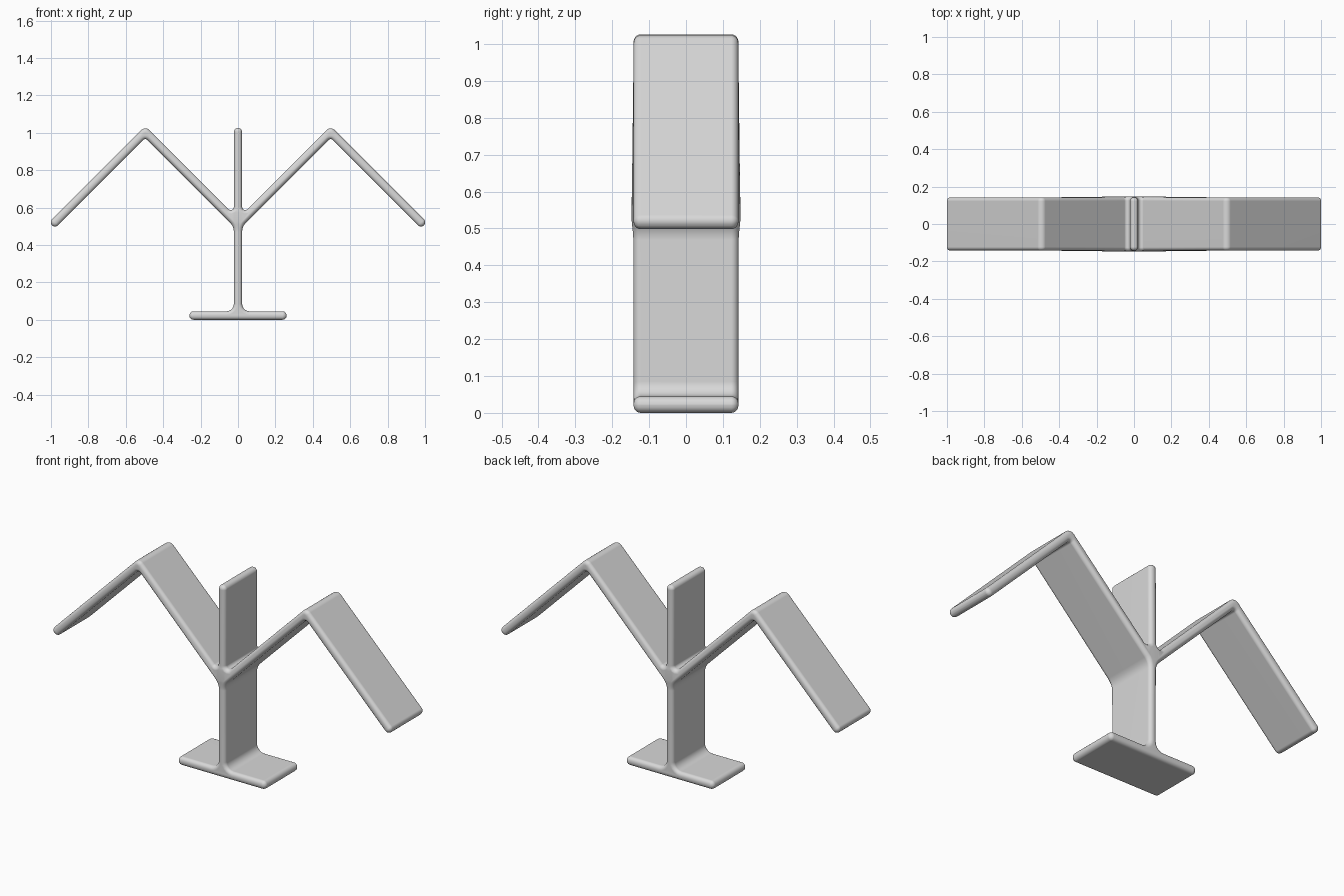
import bpy, bmesh, math
from mathutils import Vector
from mathutils.geometry import delaunay_2d_cdt

if "Cube" in bpy.data.objects:
    bpy.data.objects.remove(bpy.data.objects["Cube"])

DEPTH = 0.142     # half depth along y
EDGE = 0.0195     # rounding of the front and back rims
STEPS = 5
JOINT = Vector((0, 0.55))

grey = bpy.data.materials.new("light_grey")
grey.use_nodes = True
grey.diffuse_color = (0.69, 0.69, 0.69, 1)
grey.node_tree.nodes["Principled BSDF"].inputs["Base Color"].default_value = grey.diffuse_color


def rounded(corners):
    """Turn (x, z, tangent length) corners into arcs of (point, inward normal)."""
    result = []
    for i, (x, z, length) in enumerate(corners):
        p = Vector((x, z))
        a = (Vector(corners[i - 1][:2]) - p).normalized()
        b = (Vector(corners[(i + 1) % len(corners)][:2]) - p).normalized()
        half_angle = a.angle(b) / 2
        centre = p + (a + b).normalized() * length / math.cos(half_angle)
        start, end = p + a * length - centre, p + b * length - centre
        sweep = start.angle(end)
        inward = 1 if a.x * b.y - a.y * b.x < 0 else -1
        for s in range(STEPS + 1):
            t = s / STEPS
            arm = (start * math.sin((1 - t) * sweep) + end * math.sin(t * sweep)) / math.sin(sweep)
            result.append((centre + arm, -arm.normalized() * inward))
    return result


# Half outline: foot, post, bent arm, upright fin
half = [
    (0.26, 0.0, 0.0215), (0.26, 0.045, 0.0215),
    (0.022, 0.045, 0.04), (0.022, 0.499, 0.03),
    (0.495, 0.972, 0.015), (0.978, 0.489, 0.0215),
    (1.01, 0.521, 0.0215), (0.495, 1.036, 0.03),
    (0.022, 0.563, 0.04), (0.022, 1.026, 0.0215),
]
outline = rounded(half + [(-x, z, r) for x, z, r in reversed(half)])
count = len(outline)
bm = bmesh.new()


def add_ring(side, angle):
    """Outline inset along the quarter-round rim, swelling slightly at the joint."""
    y = side * (DEPTH - EDGE + EDGE * math.sin(angle))
    ring = []
    for point, normal in outline:
        p = point + normal * EDGE * (1 - math.cos(angle))
        swell = 1 + 0.06 * math.exp(-(p - JOINT).length_squared / 0.05 ** 2)
        ring.append(bm.verts.new((p.x, y * swell, p.y)))
    return ring


# Rings run from the front face, over both rounded rims, to the back face
angles = [math.pi / 2 * s / STEPS for s in range(STEPS + 1)]
rings = [add_ring(-1, a) for a in reversed(angles)] + [add_ring(1, a) for a in angles]
for r0, r1 in zip(rings, rings[1:]):
    for i in range(count):
        bm.faces.new((r0[i - 1], r0[i], r1[i], r1[i - 1]))

# Narrow flat caps
for ring in (rings[0], rings[-1]):
    flat = [Vector((v.co.x, v.co.z)) for v in ring]
    _, _, triangles, origins, _, _ = delaunay_2d_cdt(flat, [], [list(range(count))], 1, 1e-7)
    for tri in triangles:
        bm.faces.new([ring[origins[k][0]] for k in tri])
bmesh.ops.recalc_face_normals(bm, faces=bm.faces)

mesh = bpy.data.meshes.new("branched_stand")
bm.to_mesh(mesh)
bm.free()
mesh.materials.append(grey)
stand = bpy.data.objects.new("branched_stand", mesh)
bpy.context.collection.objects.link(stand)
bpy.ops.object.select_all(action="DESELECT")
stand.select_set(True)
bpy.context.view_layer.objects.active = stand
bpy.ops.object.shade_smooth_by_angle(angle=math.radians(50))
normals = stand.modifiers.new("even_shading", "WEIGHTED_NORMAL")
normals.keep_sharp = True
